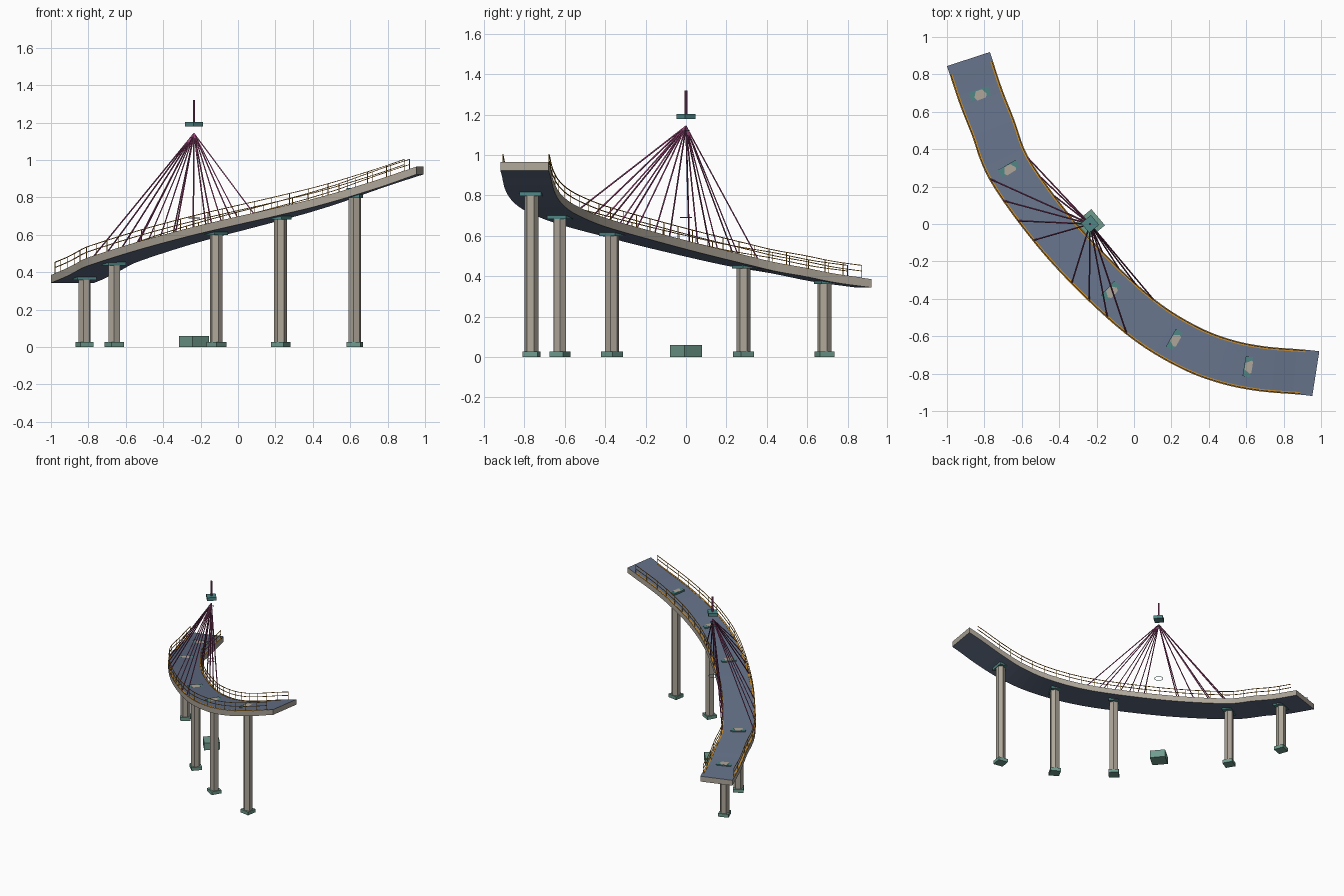
import bpy, bmesh, math
from mathutils import Vector, Matrix

if "Cube" in bpy.data.objects:
    bpy.data.objects.remove(bpy.data.objects["Cube"])


def mat(name, rgb):
    m = bpy.data.materials.new(name)
    m.diffuse_color = (*rgb, 1)
    m.use_nodes = True
    m.node_tree.nodes["Principled BSDF"].inputs["Base Color"].default_value = m.diffuse_color
    return m


SLATE = mat("slate_road", (0.125, 0.16, 0.24))
STONE = mat("beige_concrete", (0.42, 0.38, 0.32))
TEAL = mat("teal_footing", (0.16, 0.33, 0.27))
DTEAL = mat("dark_teal_cap", (0.08, 0.24, 0.24))
PURPLE = mat("plum_cable", (0.34, 0.07, 0.20))
ORANGE = mat("amber_rail", (0.52, 0.24, 0.025))

# centre line of the deck (x, y, top z)
PTS = [(-.885, .882, .385), (-.82, .685, .412), (-.755, .52, .445), (-.665, .29, .488),
       (-.435, -.03, .563), (-.185, -.30, .633), (.065, -.52, .695), (.295, -.66, .752),
       (.49, -.735, .805), (.69, -.775, .870), (.972, -.80, .965)]
P = [Vector(p) for p in PTS]
P = [2 * P[0] - P[1]] + P + [2 * P[-1] - P[-2] + Vector((0, -.03, 0))]


def catmull(a, b, c, d, t):
    return 0.5 * (2 * b + (c - a) * t + (2 * a - 5 * b + 4 * c - d) * t * t
                  + (3 * b - a - 3 * c + d) * t ** 3)


LINE = [catmull(*P[i:i + 4], k / 20) for i in range(len(P) - 3) for k in range(20)] + [P[-2]]
S = [0.0]
for a, b in zip(LINE, LINE[1:]):
    S.append(S[-1] + (b - a).xy.length)
LEN = S[-1]


def at(s, off=0, up=0):
    """Point at plan distance s, shifted sideways (left positive) and up; plus heading."""
    s = min(max(s, 0), LEN - 1e-6)
    i = max(k for k in range(len(S) - 1) if S[k] <= s)
    p = LINE[i].lerp(LINE[i + 1], (s - S[i]) / (S[i + 1] - S[i]))
    t = (LINE[min(i + 4, len(S) - 1)] - LINE[max(i - 3, 0)]).xy.normalized()
    # the far end is cut slightly askew
    a = math.atan2(t.y, t.x) - 0.04 * max(0, (s - LEN + .3) / .3)
    return p + Vector((-math.sin(a) * off, math.cos(a) * off, up)), a


def finish(name, bm, mats):
    bmesh.ops.recalc_face_normals(bm, faces=bm.faces)
    me = bpy.data.meshes.new(name)
    bm.to_mesh(me)
    bm.free()
    for m in mats:
        me.materials.append(m)
    ob = bpy.data.objects.new(name, me)
    bpy.context.collection.objects.link(ob)
    return ob


def add_box(bm, x, y, z0, z1, sx, sy, ang):
    m = (Matrix.Translation((x, y, (z0 + z1) / 2)) @ Matrix.Rotation(ang, 4, 'Z')
         @ Matrix.Diagonal((sx, sy, z1 - z0, 1)))
    bmesh.ops.create_cube(bm, size=1, matrix=m)


def add_rod(bm, a, b, r, n=6, ang=0):
    d = b - a
    q = d.to_track_quat('Z', 'Y').to_matrix().to_4x4()
    m = Matrix.Translation((a + b) / 2) @ q @ Matrix.Rotation(ang, 4, 'Z')
    bmesh.ops.create_cone(bm, cap_ends=True, segments=n, radius1=r, radius2=r,
                          depth=d.length, matrix=m)


def sweep(name, profile, s0, s1, n, mats):
    """Sweep a closed (side, up) profile along the deck line."""
    bm = bmesh.new()
    rings = []
    for k in range(n + 1):
        s = s0 + (s1 - s0) * k / n
        rings.append([bm.verts.new(at(s, o, u)[0]) for o, u in profile])
    c = len(profile)
    for r0, r1 in zip(rings, rings[1:]):
        for j in range(c):
            bm.faces.new((r0[j], r0[(j + 1) % c], r1[(j + 1) % c], r1[j]))
    bm.faces.new(rings[0])
    bm.faces.new(rings[-1][::-1])
    return finish(name, bm, mats)


# deck: slate road and underside, beige edges and ends
W = 0.121
deck = sweep("deck", [(-W, 0), (W, 0), (W, -.042), (-W, -.042)], 0, LEN, 48, [SLATE, STONE])
for f in deck.data.polygons:
    f.material_index = 0 if abs(f.normal.z) > 0.6 else 1

# railings with posts and an amber edge line on both sides
R0, R1, N = 0.05, LEN - 0.07, 26
for side, label in ((1, "inner"), (-1, "outer")):
    o = side * 0.115
    for h, part in ((.062, "top"), (.034, "middle")):
        r = .002
        sweep(f"{label}_{part}_rail", [(o - r, h - r), (o + r, h - r), (o + r, h + r), (o - r, h + r)],
              R0, R1, 48, [ORANGE])
    posts = bmesh.new()
    for k in range(N + 1):
        s = R0 + (R1 - R0) * k / N
        add_rod(posts, at(s, o, -.005)[0], at(s, o, .063)[0], .002, 4)
    finish(f"{label}_posts", posts, [ORANGE])
    o = side * 0.113
    sweep(f"{label}_edge_line", [(o - .006, -.002), (o + .006, -.002), (o + .006, .002), (o - .006, .002)],
          R0, R1, 48, [ORANGE])

# piers: square footing, hexagonal column, cap let into the deck
for i, x in enumerate((-.82, -.663, -.115, .227, .623)):
    s = min((k * LEN / 600 for k in range(601)), key=lambda v: abs(at(v)[0].x - x))
    p, ang = at(s)
    bm = bmesh.new()
    add_box(bm, p.x, p.y, 0, .026, .076, .076, ang)
    finish(f"pier_footing_{i}", bm, [TEAL])
    bm = bmesh.new()
    add_rod(bm, Vector((p.x, p.y, .02)), Vector((p.x, p.y, p.z + .003)), .035, 6, ang)
    finish(f"pier_column_{i}", bm, [STONE])
    bm = bmesh.new()
    add_box(bm, p.x, p.y, p.z - .052, p.z + .002, .07, .108, ang)
    finish(f"pier_cap_{i}", bm, [DTEAL])

# pylon: footing, head block, spire and two thin collars
TX, TY = -.235, 0
TA = math.radians(-50)
bm = bmesh.new()
add_box(bm, TX, TY, 0, .058, .113, .113, TA)
finish("pylon_footing", bm, [TEAL])
bm = bmesh.new()
add_box(bm, TX, TY, 1.178, 1.203, .068, .068, TA)
finish("pylon_head", bm, [DTEAL])
bm = bmesh.new()
add_rod(bm, Vector((TX, TY, 1.2)), Vector((TX, TY, 1.32)), .007, 6)
finish("spire", bm, [PURPLE])
for z, r in ((.69, .03), (1.12, .018)):
    bpy.ops.mesh.primitive_torus_add(major_segments=16, minor_segments=4, major_radius=r,
                                     minor_radius=.002, location=(TX, TY, z))
    bpy.context.object.name = "pylon_collar"
    bpy.context.object.data.materials.append(DTEAL)

# stay cables: four per side of the pylon to each deck edge
bm = bmesh.new()
top = Vector((TX, TY, 1.142))
for sign in (-1, 1):
    for k in range(4):
        for o in (-.116, .116):
            add_rod(bm, top, at(1.155 + sign * (.148 + .128 * k), o)[0], .004, 4)
finish("stay_cables", bm, [PURPLE])
